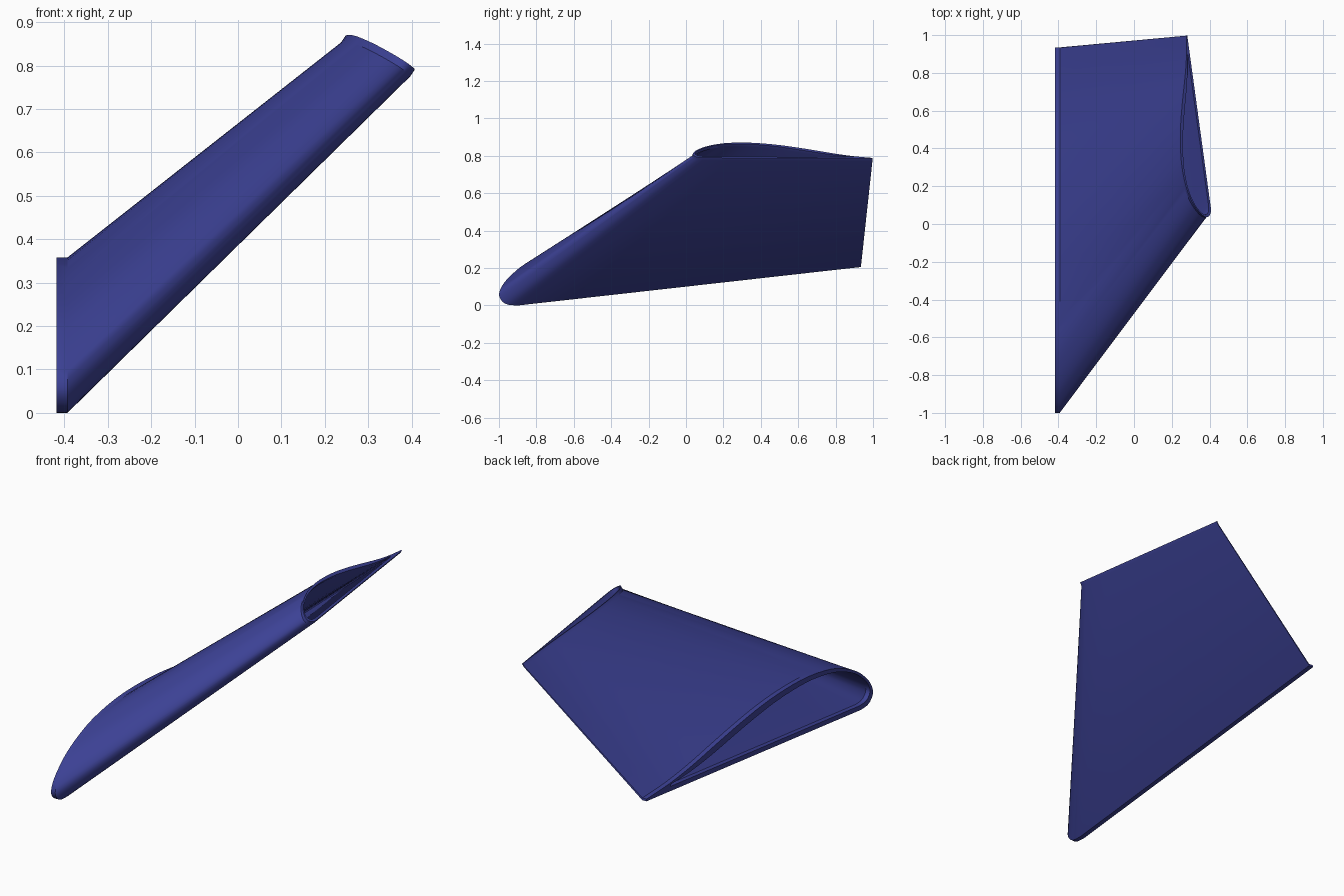
import bpy, bmesh, math
from mathutils import Vector

if "Cube" in bpy.data.objects:
    bpy.data.objects.remove(bpy.data.objects["Cube"])

# Flat-bottomed aerofoil (chord fraction, height fraction), trailing edge over the nose
UPPER = [(1, .006), (.9, .022), (.8, .046), (.7, .076), (.6, .105), (.5, .13),
         (.4, .147), (.3, .155), (.2, .149), (.13, .132), (.08, .112), (.045, .09),
         (.015, .064), (0, .037), (.006, .017), (.022, .005), (.05, 0)]
LOWER = [(.2, 0), (.4, 0), (.6, 0), (.8, 0), (1, 0)]


def smooth(pts, steps=3):
    """Catmull-Rom resampling of a 2D curve."""
    p = [Vector(q) for q in pts]
    p = [2 * p[0] - p[1]] + p + [2 * p[-1] - p[-2]]
    out = []
    for i in range(1, len(p) - 2):
        a, b, c, d = p[i - 1:i + 3]
        for k in range(steps):
            t = k / steps
            out.append(.5 * (2 * b + (c - a) * t + (2 * a - 5 * b + 4 * c - d) * t * t
                             + (3 * b - a - 3 * c + d) * t ** 3))
    return out + [p[-2]]


outer = smooth(UPPER) + [Vector(q) for q in LOWER]
inner = [Vector((.014 + .88 * u, .013 + .83 * v)) for u, v in outer]

# Section frames: origin, chord vector, thickness vector
root = (Vector((-.418, -.992, -.011)), Vector((0, 1.927, .216)), Vector((0, -.21, 1.92)))
tip = (Vector((.413, .04, .79)), Vector((-.131, .958, -.005)), Vector((-.78, -.105, .53)))
tip_normal = tip[1].cross(tip[2]).normalized()


def shifted(frame, offset):
    return (frame[0] + offset, frame[1], frame[2])


# Short straight collar at each end, loft in between
stations = [root, shifted(root, Vector((.025, 0, 0))),
            shifted(tip, tip_normal * -.018), tip]

bm = bmesh.new()


def rings(profile):
    return [[bm.verts.new(o + c * u + t * v) for u, v in profile] for o, c, t in stations]


def bridge(a, b):
    n = len(a)
    for i in range(n):
        j = (i + 1) % n
        bm.faces.new((a[i], a[j], b[j], b[i]))


# Outer skin, inner skin and the two end rims
skin, cavity = rings(outer), rings(inner)
for shell in (skin, cavity):
    for a, b in zip(shell, shell[1:]):
        bridge(a, b)
bridge(skin[0], cavity[0])
bridge(skin[-1], cavity[-1])
bmesh.ops.recalc_face_normals(bm, faces=bm.faces)

mesh = bpy.data.meshes.new("wing_shell")
bm.to_mesh(mesh)
bm.free()
wing = bpy.data.objects.new("wing_shell", mesh)
bpy.context.collection.objects.link(wing)

blue = bpy.data.materials.new("navy_blue")
blue.diffuse_color = (.045, .053, .30, 1)
blue.use_nodes = True
blue.node_tree.nodes["Principled BSDF"].inputs["Base Color"].default_value = blue.diffuse_color
mesh.materials.append(blue)

bpy.context.view_layer.objects.active = wing
wing.select_set(True)
bpy.ops.object.shade_smooth_by_angle(angle=math.radians(30))
